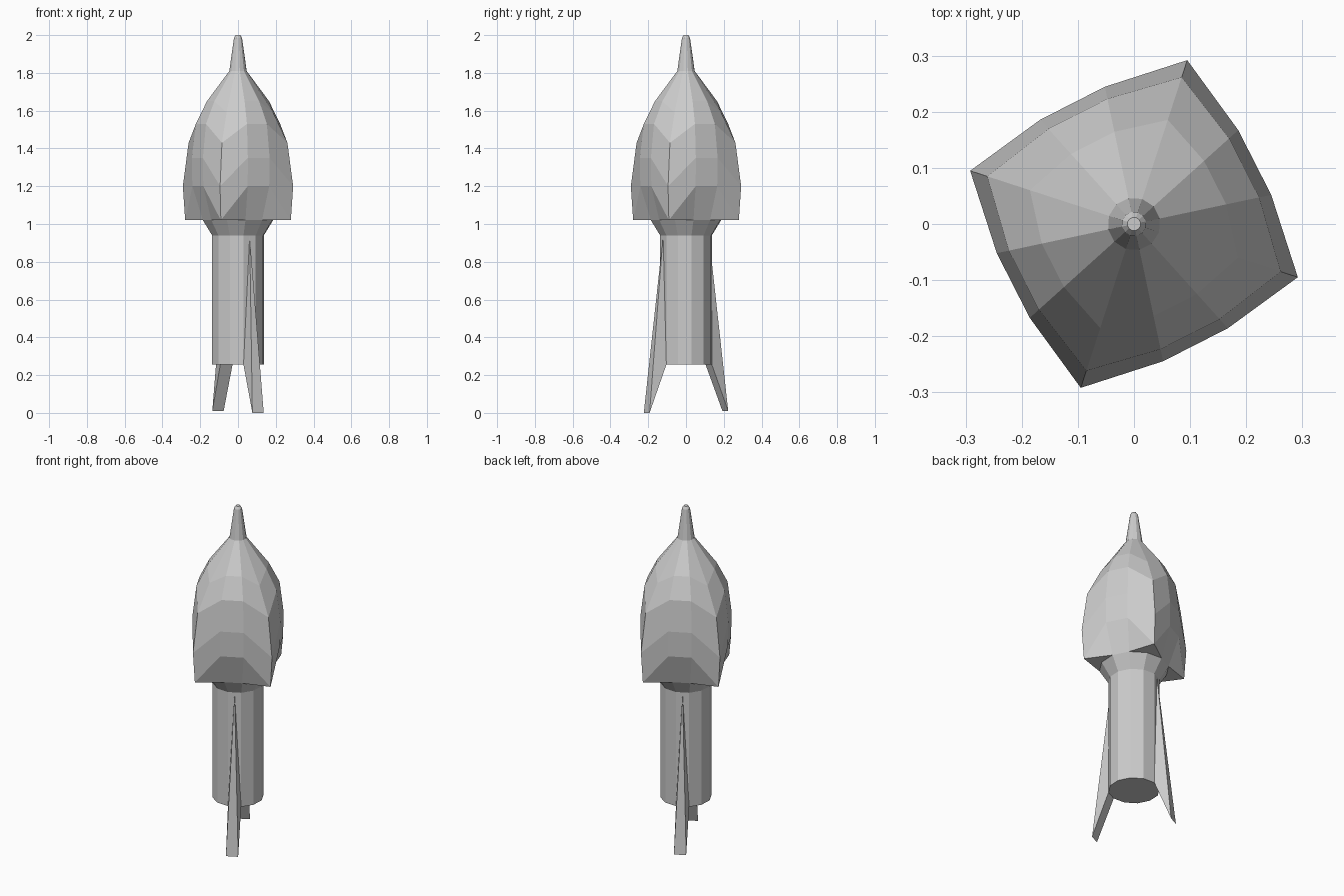
import bpy, bmesh
from math import cos, sin, radians

if "Cube" in bpy.data.objects:
    bpy.data.objects.remove(bpy.data.objects["Cube"])

SIDES = 12
START = 72          # angle of the first squared-off corner


def polar(r, deg, z):
    return (r * cos(radians(deg)), r * sin(radians(deg)), z)


def finish(bm, name):
    bmesh.ops.recalc_face_normals(bm, faces=bm.faces[:])
    mesh = bpy.data.meshes.new(name)
    bm.to_mesh(mesh)
    bm.free()
    ob = bpy.data.objects.new(name, mesh)
    bpy.context.collection.objects.link(ob)
    return ob


def loft(name, rings, split=(), cap_start=False, cap_end=False):
    """Each ring: (corner r, corner z, side r, side z); every third vertex is a corner."""
    bm = bmesh.new()
    loops = []
    for cr, cz, sr, sz in rings:
        loops.append([bm.verts.new(polar(cr, START + 30 * k, cz) if k % 3 == 0
                                   else polar(sr, START + 30 * k, sz))
                      for k in range(SIDES)])
    for n, (a, b) in enumerate(zip(loops, loops[1:])):
        for i in range(SIDES):
            j = (i + 1) % SIDES
            if n in split and i % 3 == 0:
                bm.faces.new((a[i], a[j], b[j]))
                bm.faces.new((a[i], b[j], b[i]))
            elif n in split and j % 3 == 0:
                bm.faces.new((a[i], a[j], b[i]))
                bm.faces.new((a[j], b[j], b[i]))
            else:
                bm.faces.new((a[i], a[j], b[j], b[i]))
    if cap_start:
        bm.faces.new(loops[0])
    if cap_end:
        bm.faces.new(loops[-1])
    return finish(bm, name)


def round_ring(r, z):
    return (r, z, r, z)


# Nose spike, squared head with four pointed corners, underside and collar
loft("head", [
    round_ring(0.012, 2.0),
    round_ring(0.022, 1.985),
    round_ring(0.047, 1.81),
    (0.195, 1.59, 0.168, 1.65),
    (0.275, 1.43, 0.228, 1.53),
    (0.307, 1.20, 0.250, 1.35),
    (0.294, 1.02, 0.247, 1.20),
    round_ring(0.190, 1.02),
    round_ring(0.140, 0.94),
], split=(6,), cap_start=True)

# Stem
loft("stem", [round_ring(0.14, 0.94), round_ring(0.14, 0.255)], cap_end=True)


# Two opposite wedge fins that splay out below the stem
def fin(name, deg, foot):
    bm = bmesh.new()
    apex = bm.verts.new(polar(0.136, deg, 0.94))
    base = [bm.verts.new(polar(0.14, deg + s, 0.255)) for s in (-15, 15)]
    tip = [bm.verts.new(polar(0.236, deg + s, foot)) for s in (-8.2, 8.2)]
    bm.faces.new((apex, tip[0], tip[1]))
    bm.faces.new((apex, base[0], tip[0]))
    bm.faces.new((apex, tip[1], base[1]))
    bm.faces.new((base[0], base[1], tip[1], tip[0]))
    bm.faces.new((apex, base[1], base[0]))
    finish(bm, name)


fin("front_fin", -63, 0.0)
fin("back_fin", 117, 0.01)
